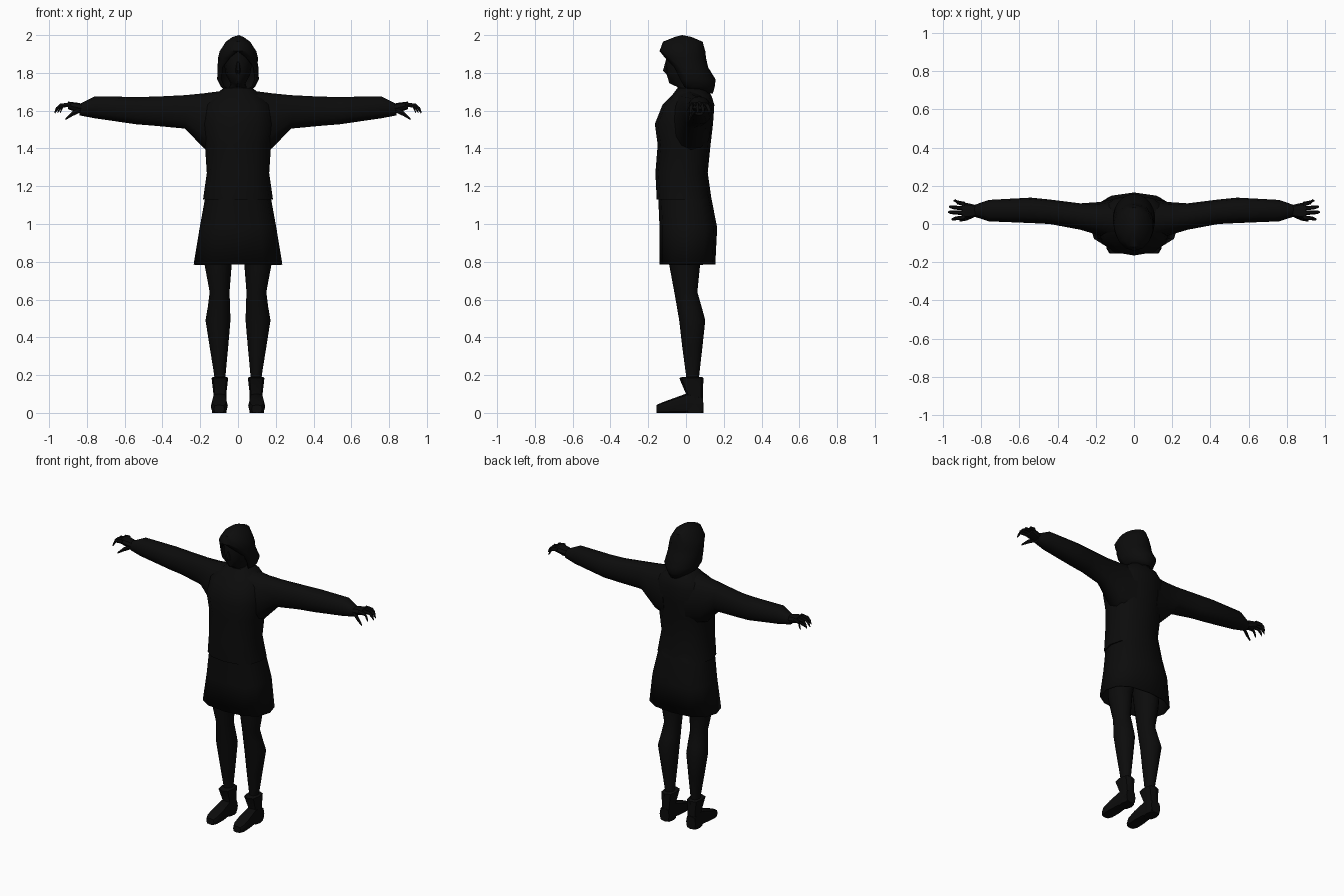
import bpy, bmesh, math

black = bpy.data.materials.new("near black")
black.diffuse_color = (0.0035, 0.0035, 0.0035, 1)


def finish(name, bm, mirror=False, thickness=0, angle=40):
    bmesh.ops.recalc_face_normals(bm, faces=bm.faces)
    me = bpy.data.meshes.new(name)
    bm.to_mesh(me)
    bm.free()
    ob = bpy.data.objects.new(name, me)
    bpy.context.collection.objects.link(ob)
    me.materials.append(black)
    bpy.ops.object.select_all(action='DESELECT')
    ob.select_set(True)
    bpy.context.view_layer.objects.active = ob
    bpy.ops.object.shade_smooth_by_angle(angle=math.radians(angle))
    if thickness:
        mod = ob.modifiers.new("thickness", 'SOLIDIFY')
        mod.thickness = thickness
        mod.offset = -1
    if mirror:
        mod = ob.modifiers.new("mirror", 'MIRROR')
    return ob


def loft(name, axis, rings, n=12, power=1.0, caps=(True, True), **kw):
    """rings: (position on axis, u_min, u_max, v_min, v_max); u, v are the other two axes in order"""
    bm = bmesh.new()
    loops = []
    for t, u0, u1, v0, v1 in rings:
        loop = []
        for i in range(n):
            a = 2 * math.pi * i / n
            c, s = math.cos(a), math.sin(a)
            c = math.copysign(abs(c) ** power, c) if abs(c) > 1e-6 else 0
            s = math.copysign(abs(s) ** power, s) if abs(s) > 1e-6 else 0
            co = [(u0 + u1) / 2 + (u1 - u0) / 2 * c, (v0 + v1) / 2 + (v1 - v0) / 2 * s]
            co.insert("xyz".index(axis), t)
            loop.append(bm.verts.new(co))
        loops.append(loop)
    for a, b in zip(loops, loops[1:]):
        for i in range(n):
            j = (i + 1) % n
            bm.faces.new((a[i], a[j], b[j], b[i]))
    if caps[0]:
        bm.faces.new(loops[0])
    if caps[1]:
        bm.faces.new(loops[-1])
    return finish(name, bm, **kw)


# Sweater body with flared hem
loft("sweater", 'z', [
    (1.13, -.185, .185, -.155, .135),
    (1.27, -.165, .165, -.162, .115),
    (1.42, -.175, .175, -.150, .130),
    (1.53, -.190, .190, -.165, .143),
    (1.63, -.180, .180, -.125, .150),
    (1.68, -.130, .130, -.075, .135),
    (1.72, -.075, .075, -.045, .100)], power=.85)

# Skirt, open underneath
loft("skirt", 'z', [
    (0.785, -.235, .235, -.140, .155),
    (0.98, -.203, .203, -.140, .165),
    (1.16, -.170, .170, -.148, .130)], power=.8, caps=(False, True), thickness=.008)

# Sleeves
loft("sleeve", 'x', [
    (0.08, -.100, .135, 1.36, 1.705),
    (0.18, -.060, .115, 1.40, 1.692),
    (0.28, -.030, .108, 1.505, 1.682),
    (0.44, .000, .128, 1.520, 1.674),
    (0.54, .005, .138, 1.528, 1.673),
    (0.76, .014, .126, 1.560, 1.675),
    (0.84, .040, .098, 1.575, 1.635)], power=.9, mirror=True)

# Hands: palm, four bent fingers, thumb
loft("palm", 'x', [
    (0.80, .045, .090, 1.585, 1.632),
    (0.85, .033, .105, 1.590, 1.642),
    (0.90, .025, .115, 1.608, 1.648)], n=8, power=.8, mirror=True)
for i, (y0, y1, tip) in enumerate([(.034, .025, .955), (.058, .062, .972),
                                   (.082, .090, .968), (.104, .122, .943)]):
    mid = .89 + (tip - .89) * .65
    ym = (y0 + y1) / 2
    loft(f"finger_{i + 1}", 'x', [
        (0.885, y0 - .012, y0 + .012, 1.618, 1.646),
        (mid, ym - .010, ym + .010, 1.616, 1.638),
        (tip - .008, y1 - .008, y1 + .008, 1.594, 1.618),
        (tip, y1 - .003, y1 + .003, 1.585, 1.594)], n=6, mirror=True)
loft("thumb", 'x', [
    (0.835, .036, .062, 1.588, 1.618),
    (0.875, .018, .040, 1.570, 1.600),
    (0.912, .012, .024, 1.550, 1.562)], n=6, mirror=True)

# Legs
loft("leg", 'z', [
    (0.10, .072, .122, .005, .070),
    (0.20, .066, .126, .000, .070),
    (0.35, .052, .150, -.020, .087),
    (0.49, .040, .172, -.036, .102),
    (0.56, .042, .160, -.048, .083),
    (0.64, .045, .150, -.062, .060),
    (0.79, .033, .178, -.090, .075),
    (0.95, .010, .175, -.100, .100)], mirror=True)

# Ankle boots: flared cuff and wedge shaped foot
loft("boot_shaft", 'z', [
    (0.00, .060, .138, .000, .093),
    (0.10, .062, .130, .000, .090),
    (0.185, .052, .140, -.036, .092),
    (0.19, .060, .132, -.020, .084)], n=8, power=.7, mirror=True)
loft("boot_foot", 'y', [
    (.090, .064, .134, 0, .085),
    (.010, .062, .134, 0, .105),
    (-.070, .054, .143, 0, .076),
    (-.130, .058, .143, 0, .054),
    (-.155, .072, .128, 0, .042)], n=8, power=.55, mirror=True)

# Neck and head
loft("head", 'z', [
    (1.62, -.055, .055, -.035, .080),
    (1.725, -.045, .045, -.045, .070),
    (1.745, -.040, .040, -.088, .070),
    (1.79, -.064, .064, -.102, .080),
    (1.86, -.076, .076, -.108, .088),
    (1.94, -.070, .070, -.095, .080)])
loft("nose", 'z', [
    (1.795, -.010, .010, -.108, -.090),
    (1.812, -.014, .014, -.124, -.090),
    (1.86, -.007, .007, -.110, -.090)], n=6)

# Hair: closed crown, open in front of the face, pointed at the nape
bm = bmesh.new()
crown = bm.verts.new((.005, -.02, 2.0))
steps, loops = 14, []
for z, w, y0, y1, span in [(1.99, .03, -.06, .03, 360), (1.965, .066, -.122, .088, 360),
                           (1.915, .099, -.14, .102, 360), (1.88, .106, -.122, .106, 310),
                           (1.83, .108, -.11, .117, 250), (1.765, .111, -.10, .157, 235),
                           (1.725, .09, -.08, .152, 225), (1.69, .045, .0, .142, 200)]:
    loop = []
    for i in range(steps + 1):
        a = math.radians(90 + span * (i / steps - .5))
        loop.append(bm.verts.new((w * math.cos(a), (y0 + y1) / 2 + (y1 - y0) / 2 * math.sin(a), z)))
    loops.append(loop)
for i in range(steps):
    bm.faces.new((crown, loops[0][i], loops[0][i + 1]))
for a, b in zip(loops, loops[1:]):
    for i in range(steps):
        bm.faces.new((a[i], a[i + 1], b[i + 1], b[i]))
bmesh.ops.remove_doubles(bm, verts=bm.verts, dist=.0005)
finish("hair", bm, thickness=.012)
